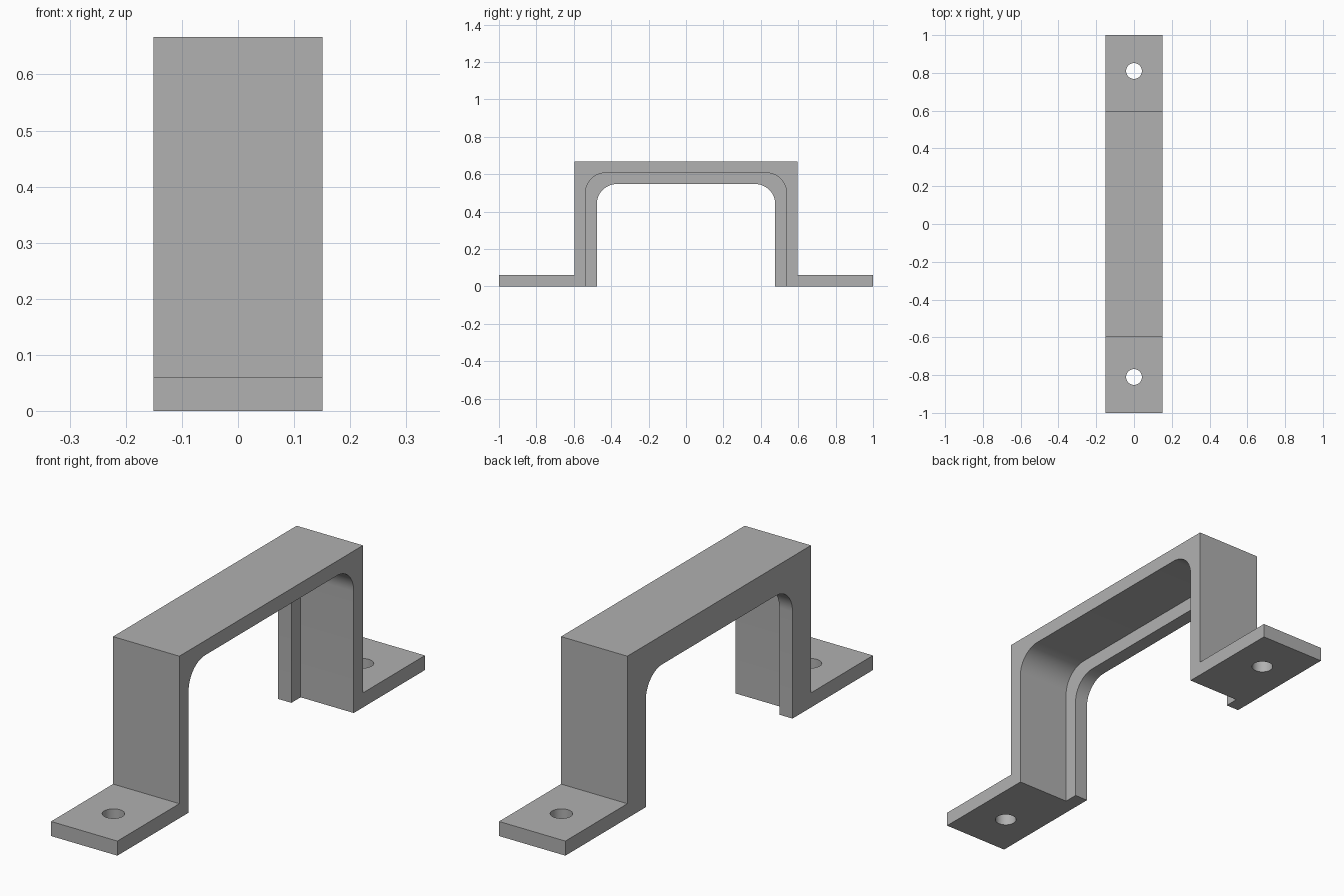
import bpy, bmesh, math

cube = bpy.data.objects.get("Cube")
if cube:
    bpy.data.objects.remove(cube, do_unlink=True)

HALF_WIDTH, HEIGHT, THICK = 0.151, 0.667, 0.06
LEG = 0.597          # outer face of the legs
LIP = 0.06           # width and depth of the inner lip
RADIUS = 0.107       # inner corner rounding

grey = bpy.data.materials.new("bracket grey")
colour = (0.44, 0.44, 0.44, 1)
grey.diffuse_color = colour
grey.use_nodes = True
grey.node_tree.nodes["Principled BSDF"].inputs["Base Color"].default_value = colour


def arch(half, top, bottom):
    """Rounded arch outline from the -y foot over to the +y foot."""
    pts = [(-half, bottom)]
    for side, start in ((-1, 180), (1, 90)):
        for i in range(13):
            a = math.radians(start - i * 7.5)
            pts.append((side * (half - RADIUS) + RADIUS * math.cos(a),
                        top - RADIUS + RADIUS * math.sin(a)))
    return pts + [(half, bottom)]


def extrude_profile(name, outline, x0, x1):
    """Solid made by sweeping a y-z outline along x."""
    bm = bmesh.new()
    face = bm.faces.new([bm.verts.new((x0, y, z)) for y, z in outline])
    swept = bmesh.ops.extrude_face_region(bm, geom=[face])["geom"]
    bmesh.ops.translate(bm, vec=(x1 - x0, 0, 0),
                        verts=[v for v in swept if isinstance(v, bmesh.types.BMVert)])
    bmesh.ops.recalc_face_normals(bm, faces=bm.faces)
    mesh = bpy.data.meshes.new(name)
    bm.to_mesh(mesh)
    bm.free()
    mesh.materials.append(grey)
    obj = bpy.data.objects.new(name, mesh)
    bpy.context.collection.objects.link(obj)
    return obj


# Bracket body: feet, legs and bridge in one profile
outer = [(1, 0), (1, THICK), (LEG, THICK), (LEG, HEIGHT),
         (-LEG, HEIGHT), (-LEG, THICK), (-1, THICK), (-1, 0)]
opening = arch(LEG - THICK - LIP, HEIGHT - THICK - LIP, 0)
bracket = extrude_profile("bracket", outer + opening, -HALF_WIDTH, HALF_WIDTH)

# Recess that leaves the lip along one side
cutters = [extrude_profile("recess_cutter",
                           arch(LEG - THICK, HEIGHT - THICK, -0.1),
                           LIP - HALF_WIDTH, HALF_WIDTH + 0.1)]

# Screw holes in the feet
for y in (-0.81, 0.81):
    bpy.ops.mesh.primitive_cylinder_add(vertices=48, radius=0.042, depth=0.3,
                                        location=(0, y, 0))
    hole = bpy.context.object
    hole.name = "screw_hole_cutter"
    hole.data.materials.append(grey)
    cutters.append(hole)

bpy.ops.object.select_all(action="DESELECT")
bracket.select_set(True)
bpy.context.view_layer.objects.active = bracket
for cutter in cutters:
    cutter.hide_render = True
    mod = bracket.modifiers.new("cut", "BOOLEAN")
    mod.operation, mod.solver, mod.object = "DIFFERENCE", "EXACT", cutter
    bpy.ops.object.modifier_apply(modifier=mod.name)
    bpy.data.objects.remove(cutter, do_unlink=True)

bpy.ops.object.shade_smooth_by_angle(angle=math.radians(30))
